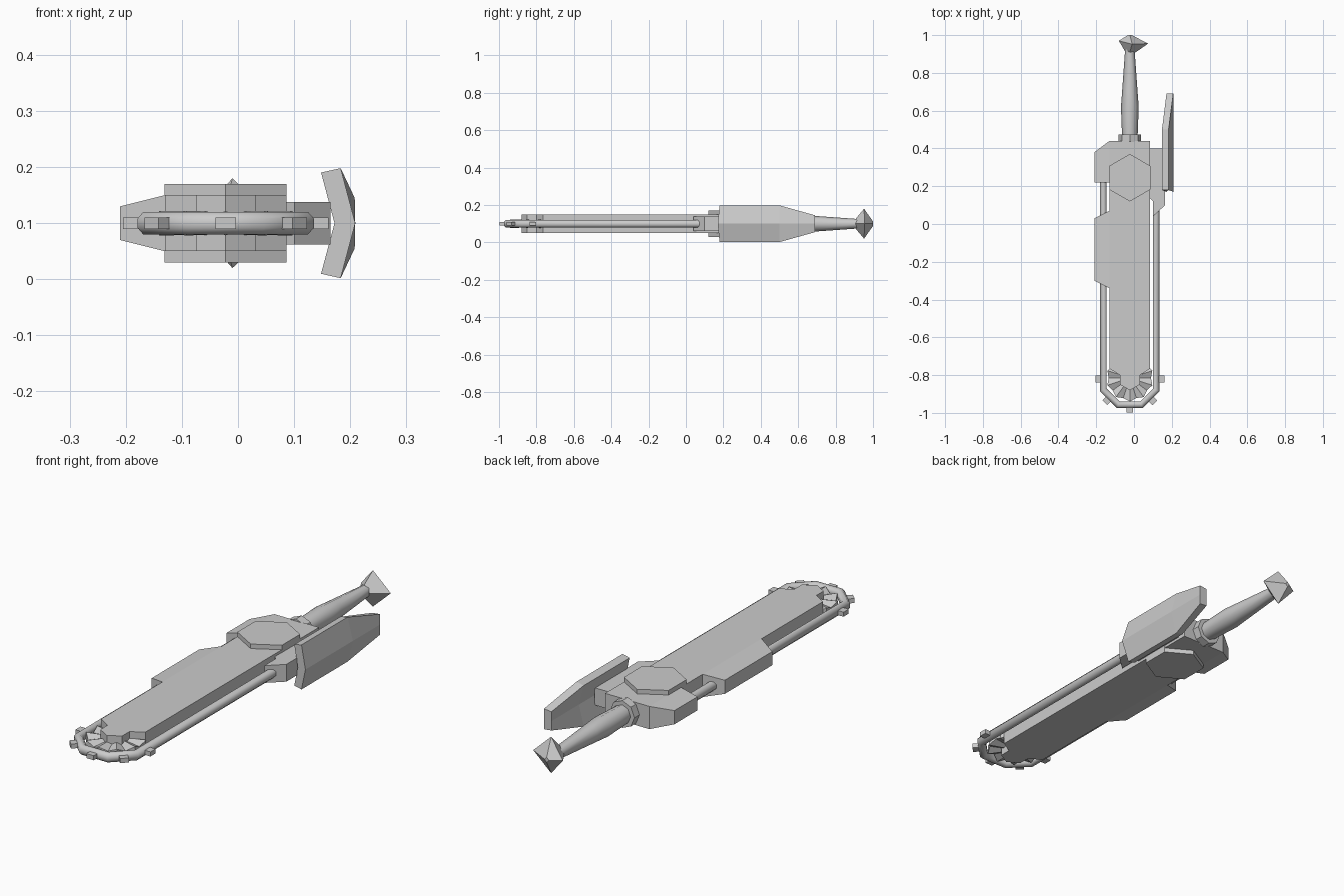
import bpy, bmesh, math
from mathutils import Vector

if "Cube" in bpy.data.objects:
    bpy.data.objects.remove(bpy.data.objects["Cube"])

CX, CZ = -0.022, 0.10          # blade axis
metal = bpy.data.materials.new("grey_metal")
metal.diffuse_color = (0.6, 0.6, 0.6, 1)
metal.use_nodes = True
metal.node_tree.nodes["Principled BSDF"].inputs["Base Color"].default_value = metal.diffuse_color


def finish(name, bm, smooth=None):
    bmesh.ops.recalc_face_normals(bm, faces=bm.faces)
    me = bpy.data.meshes.new(name)
    bm.to_mesh(me)
    bm.free()
    ob = bpy.data.objects.new(name, me)
    bpy.context.collection.objects.link(ob)
    me.materials.append(metal)
    if smooth:
        bpy.ops.object.select_all(action='DESELECT')
        ob.select_set(True)
        bpy.context.view_layer.objects.active = ob
        bpy.ops.object.shade_smooth_by_angle(angle=math.radians(smooth))
    return ob


def loft(bm, rings, cap=True):
    """Skin a list of equal-length point rings."""
    vs = [[bm.verts.new(p) for p in r] for r in rings]
    n = len(vs[0])
    for a, b in zip(vs, vs[1:]):
        for i in range(n):
            bm.faces.new((a[i], a[(i + 1) % n], b[(i + 1) % n], b[i]))
    if cap:
        bm.faces.new(vs[0])
        bm.faces.new(vs[-1])


def plate(name, outline, half):
    """Flat plate; half is the half-thickness, a number or a function of x."""
    h = half if callable(half) else (lambda x: half)
    bm = bmesh.new()
    loft(bm, [[(x, y, CZ + s * h(x)) for x, y in outline] for s in (-1, 1)])
    return finish(name, bm)


def mirrored(pts):
    return pts + [(2 * CX - x, y) for x, y in reversed(pts) if abs(x - CX) > 1e-6]


# blade core with stepped tip
plate("blade", mirrored([(-0.13, 0.30), (-0.13, -0.765), (-0.075, -0.80),
                         (-0.075, -0.85), (CX, -0.88)]), 0.05)

# tapering cover over the chain, and hub wing
taper = lambda x: 0.03 if x < -0.2 else 0.05
plate("chain_cover", [(-0.13, 0.07), (-0.21, 0.03), (-0.21, -0.30), (-0.13, -0.34)], taper)
plate("hub_wing", [(-0.13, 0.22), (-0.13, 0.44), (-0.21, 0.38), (-0.21, 0.22)], taper)
plate("hub_core", [(-0.13, 0.20), (0.086, 0.20), (0.086, 0.44), (-0.13, 0.44)], 0.05)
plate("hub_arm", [(0.08, 0.40), (0.165, 0.40), (0.165, 0.10), (0.10, 0.04),
                  (0.10, 0.12), (0.08, 0.14)], 0.038)

# hexagonal motor housing
plate("motor_housing", [(CX + 0.1255 * math.sin(k * math.pi / 3),
                         0.245 + 0.1255 * math.cos(k * math.pi / 3)) for k in range(6)], 0.07)

# chain rail swept round the tip
path = [Vector(p) for p in mirrored([(-0.162, 0.30), (-0.162, -0.878), (-0.083, -0.957)])]
rings = []
for i, p in enumerate(path):
    d1 = (p - path[max(i - 1, 0)]).normalized()
    d2 = (path[min(i + 1, len(path) - 1)] - p).normalized()
    t = (d1 + d2).normalized()
    nrm = Vector((t.y, -t.x))
    w = 0.0185 / max(t.dot(d2), t.dot(d1))
    rings.append([(p.x + nrm.x * w * math.cos(a), p.y + nrm.y * w * math.cos(a),
                   CZ + 0.0215 * math.sin(a))
                  for a in [math.pi / 8 + k * math.pi / 4 for k in range(8)]])
bm = bmesh.new()
loft(bm, rings)
finish("chain_rail", bm, 50)

# cutting teeth
for i, (dx, y, ang) in enumerate([(-0.163, -0.82, 90), (-0.118, -0.932, 135), (0, -0.977, 0),
                                  (0.118, -0.932, 45), (0.163, -0.82, 90)]):
    bm = bmesh.new()
    bmesh.ops.create_cube(bm, size=1)
    for v in bm.verts:
        v.co = Vector((v.co.x * 0.036, v.co.y * 0.04, v.co.z * 0.02))
    tooth = finish(f"tooth_{i + 1}", bm)
    tooth.location = (CX + dx, y, CZ)
    tooth.rotation_euler.z = math.radians(ang)

# ridged sprocket behind the blade tip
bm = bmesh.new()
N = 20
top, bot = [bm.verts.new((CX, -0.815, CZ + s * 0.02)) for s in (1, -1)]
up, lo = [], []
for k in range(N):
    a = 2 * math.pi * k / N + math.pi / 2
    r, h = (0.125, 0.022) if k % 2 == 0 else (0.112, 0.006)
    x, y = CX + r * math.cos(a), -0.815 + r * math.sin(a)
    up.append(bm.verts.new((x, y, CZ + h)))
    lo.append(bm.verts.new((x, y, CZ - h)))
for k in range(N):
    j = (k + 1) % N
    bm.faces.new((top, up[k], up[j]))
    bm.faces.new((bot, lo[j], lo[k]))
    bm.faces.new((up[k], lo[k], lo[j], up[j]))
finish("sprocket", bm)


def turned(name, profile, sides, smooth):
    """Round part along y from (y, radius) pairs."""
    bm = bmesh.new()
    loft(bm, [[(CX + r * math.cos(2 * math.pi * k / sides), y,
                CZ + r * math.sin(2 * math.pi * k / sides)) for k in range(sides)]
              for y, r in profile])
    finish(name, bm, smooth)


# handle
turned("handle_collar", [(0.435, 0.06), (0.475, 0.06)], 8, 30)
turned("grip", [(0.46, 0.041), (0.62, 0.047), (0.70, 0.041), (0.91, 0.026), (0.93, 0.026)], 8, 50)

# tilted diamond pommel
bm = bmesh.new()
loft(bm, [[(-0.048, 0.915, CZ), (CX, 0.91, CZ + 0.03), (0.003, 0.905, CZ), (CX, 0.91, CZ - 0.03)],
          [(-0.08, 0.97, CZ), (-0.01, 0.952, CZ + 0.08), (0.075, 0.955, CZ), (-0.01, 0.952, CZ - 0.08)],
          [(-0.032, 1.0, CZ), (CX, 1.0, CZ + 0.012), (-0.012, 1.0, CZ), (CX, 1.0, CZ - 0.012)]])
finish("pommel", bm)

# bent side shield: stations of (y at ridge, y at edge, edge half height, inner x, outer x)
bm = bmesh.new()
rings = []
for yr, ye, h, xi, xo in [(0.17, 0.18, 0.098, 0.148, 0.183), (0.50, 0.50, 0.098, 0.148, 0.183),
                          (0.69, 0.69, 0.045, 0.172, 0.208)]:
    rings.append([(xi, ye, CZ + h * 0.92), (xo, ye, CZ + h), (0.209, yr, CZ),
                  (xo, ye, CZ - h), (xi, ye, CZ - h * 0.92), (0.172, yr, CZ)])
loft(bm, rings)
finish("side_shield", bm)
